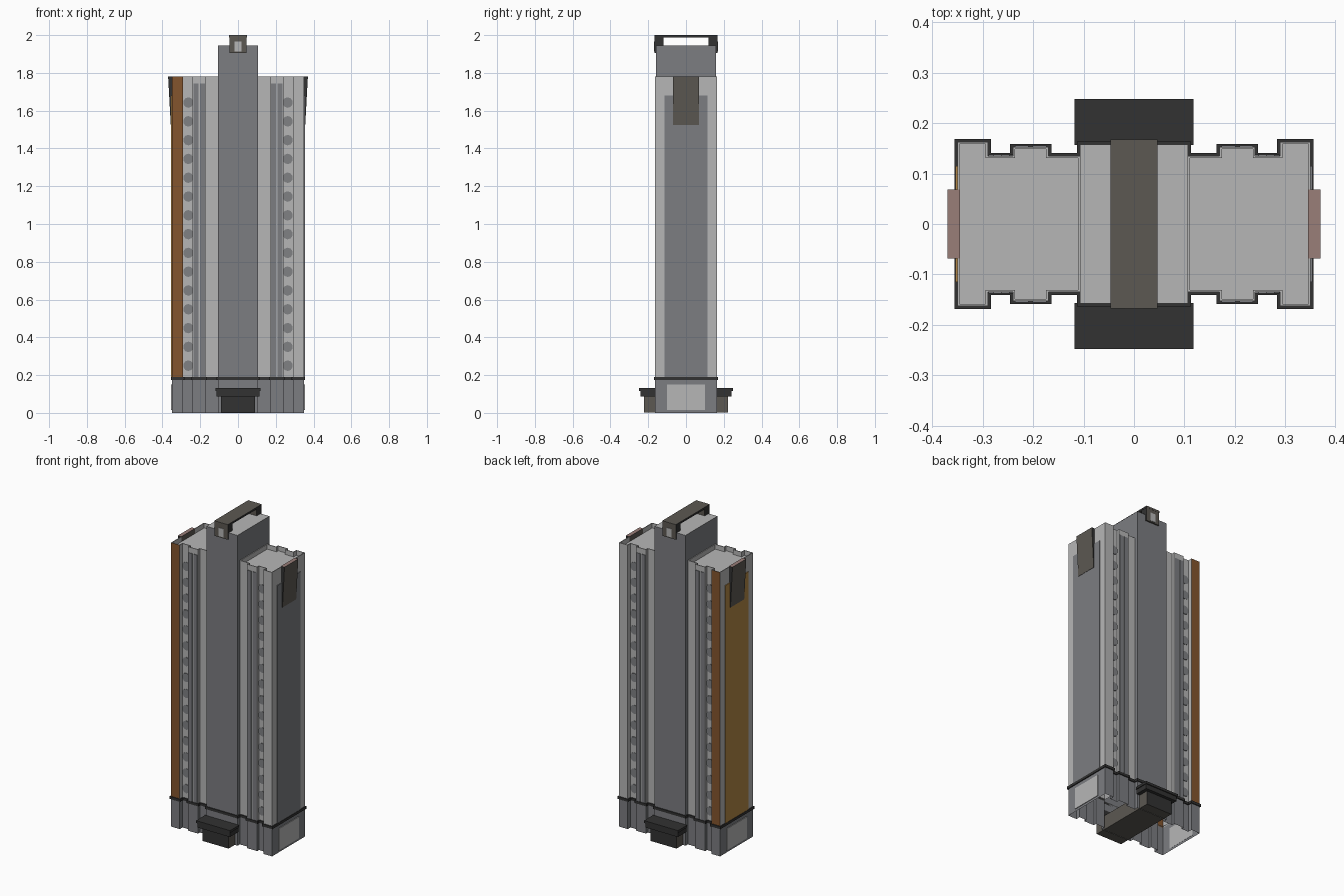
import bpy, bmesh, math

if "Cube" in bpy.data.objects:
    bpy.data.objects.remove(bpy.data.objects["Cube"])


def material(name, r, g, b):
    m = bpy.data.materials.new(name)
    m.diffuse_color = (r, g, b, 1)
    m.use_nodes = True
    m.node_tree.nodes["Principled BSDF"].inputs["Base Color"].default_value = m.diffuse_color
    return m


LIGHT = material("light concrete", .47, .47, .47)
GREY = material("mid grey", .20, .205, .22)
WINDOW = material("window grey", .215, .22, .23)
DARK = material("charcoal", .032, .032, .032)
BROWN = material("brown grey", .107, .098, .085)
ORANGE = material("rust orange", .23, .09, .027)
OCHRE = material("ochre", .45, .24, .06)
PINK = material("dusty pink", .32, .21, .19)


def finish(bm, name, mats, rule=None):
    bmesh.ops.recalc_face_normals(bm, faces=bm.faces[:])
    bm.normal_update()
    if rule:
        for f in bm.faces:
            f.material_index = rule(f.normal, f.calc_center_median())
    me = bpy.data.meshes.new(name)
    bm.to_mesh(me)
    bm.free()
    for m in mats:
        me.materials.append(m)
    ob = bpy.data.objects.new(name, me)
    bpy.context.collection.objects.link(ob)
    return ob


def add_box(bm, x0, x1, y0, y1, z0, z1):
    vs = bmesh.ops.create_cube(bm, size=1)["verts"]
    for v in vs:
        v.co.x = x0 if v.co.x < 0 else x1
        v.co.y = y0 if v.co.y < 0 else y1
        v.co.z = z0 if v.co.z < 0 else z1
    return vs


def box(name, mats, *dims, rule=None):
    bm = bmesh.new()
    add_box(bm, *dims)
    return finish(bm, name, mats, rule)


def quarter(d=0.0):
    """Stepped plan of one quarter, grown outward by d."""
    return [(.107 + d, .158 + d), (.107 + d, .135 + d), (.17 - d, .135 + d),
            (.17 - d, .153 + d), (.24 + d, .153 + d), (.24 + d, .135 + d),
            (.29 - d, .135 + d), (.29 - d, .163 + d), (.35 + d, .163 + d)]


def outline(d=0.0):
    q = quarter(d)
    half = q + [(x, -y) for x, y in reversed(q)]
    return half + [(-x, y) for x, y in reversed(half)]


def loft(bm, rings, close=False):
    """Join rings of (points, z) with quads."""
    vr = [[bm.verts.new((x, y, z)) for x, y in pts] for pts, z in rings]
    pairs = list(zip(vr, vr[1:])) + ([(vr[-1], vr[0])] if close else [])
    for a, b in pairs:
        for i in range(len(a)):
            j = (i + 1) % len(a)
            bm.faces.new((a[i], a[j], b[j], b[i]))
    return vr


# Plinth walls, open underneath
bm = bmesh.new()
loft(bm, [(outline(), 0), (outline(), .18)])
finish(bm, "plinth", [GREY])

# Dark band above the plinth
bm = bmesh.new()
loft(bm, [(outline(), .174), (outline(.006), .174),
          (outline(.006), .19), (outline(), .19)], close=True)
finish(bm, "plinth_band", [DARK])

# Two tower halves with sunken roofs behind a parapet
ROOF, TOP = 1.75, 1.78
for side, s in (("left", -1), ("right", 1)):
    q = quarter()[1:]
    half = [(x * s, y) for x, y in q + [(x, -y) for x, y in reversed(q)]]
    bm = bmesh.new()
    rings = loft(bm, [(half, .18), (half, TOP)])
    cap = bm.faces.new(rings[-1])
    bmesh.ops.recalc_face_normals(bm, faces=bm.faces[:])
    bmesh.ops.inset_region(bm, faces=[cap], thickness=.006)
    ext = bmesh.ops.extrude_face_region(bm, geom=[cap])["geom"]
    for v in ext:
        if isinstance(v, bmesh.types.BMVert):
            v.co.z = ROOF
    if cap.is_valid:
        bmesh.ops.delete(bm, geom=[cap], context='FACES_ONLY')
    finish(bm, side + "_tower", [LIGHT, ORANGE],
           lambda n, c: int(c.x < -.28 and abs(n.y) > .9 and abs(c.y) > .16))

    # Side panel, plinth panel
    xs = sorted((s * .349, s * .354))
    box(side + "_side_panel", [OCHRE if s < 0 else GREY], *xs, -.115, .115, .19, 1.68)
    box(side + "_plinth_panel", [LIGHT], *xs, -.1, .1, .015, .15)

    # Tapered sign board high on the end wall
    bm = bmesh.new()
    for v in add_box(bm, *sorted((s * .345, s * .37)), -.068, .068, 1.525, TOP + .002):
        if v.co.z < 1.6 and abs(v.co.x) > .36:
            v.co.x = s * .356
    finish(bm, side + "_sign_board", [BROWN, DARK, PINK],
           lambda n, c: 2 if n.z > .9 else (1 if abs(n.y) > .5 else 0))

    for face, t in (("front", -1), ("back", 1)):
        # Column of windows in the recess
        bm = bmesh.new()
        for k in range(15):
            vs = bmesh.ops.create_cone(bm, cap_ends=True, segments=10, radius1=.5,
                                       radius2=.5, depth=1)["verts"]
            for v in vs:
                x, y, z = v.co
                v.co = (s * .263 + x * .054, t * .135 + z * .006, .25 + k * .0995 + y * .056)
        finish(bm, f"{side}_{face}_windows", [WINDOW])

        # Dark glazed strips on the projecting bay
        bm = bmesh.new()
        for x0, x1 in ((.174, .201), (.209, .236)):
            add_box(bm, *sorted((s * x0, s * x1)), *sorted((t * .152, t * .156)), .19, 1.745)
        finish(bm, f"{side}_{face}_bay_strips", [GREY])

# Tall central core, open underneath
bm = bmesh.new()
corners = [(.107, .158), (-.107, .158), (-.107, -.158), (.107, -.158)]
rings = loft(bm, [(corners, .18), (corners, 1.945)])
bm.faces.new(rings[-1])
finish(bm, "core", [GREY, LIGHT], lambda n, c: int(abs(n.z) > .9))

# Lobby running through the base, dark doors at both ends
box("lobby", [BROWN, DARK], -.09, .09, -.222, .222, .002, .092,
    rule=lambda n, c: int(abs(n.y) > .9))


def frame_rule(n, c):
    return int(abs(n.x) > .9)


# Roof bridge: thin beam on two end blocks
box("roof_beam", [BROWN, DARK], -.047, .047, -.168, .168, 1.988, 2.0, rule=frame_rule)
for face, t in (("front", -1), ("back", 1)):
    box(face + "_beam_block", [BROWN, DARK], -.046, .046,
        *sorted((t * .12, t * .167)), 1.905, 1.99, rule=frame_rule)
    box(face + "_beam_plate", [LIGHT], -.018, .018,
        *sorted((t * .165, t * .169)), 1.912, 1.965)

    # Two-tier entrance canopy
    bm = bmesh.new()
    add_box(bm, -.118, .118, *sorted((t * .157, t * .248)), .117, .132)
    add_box(bm, -.113, .113, *sorted((t * .157, t * .242)), .088, .118)
    finish(bm, face + "_canopy", [DARK])
